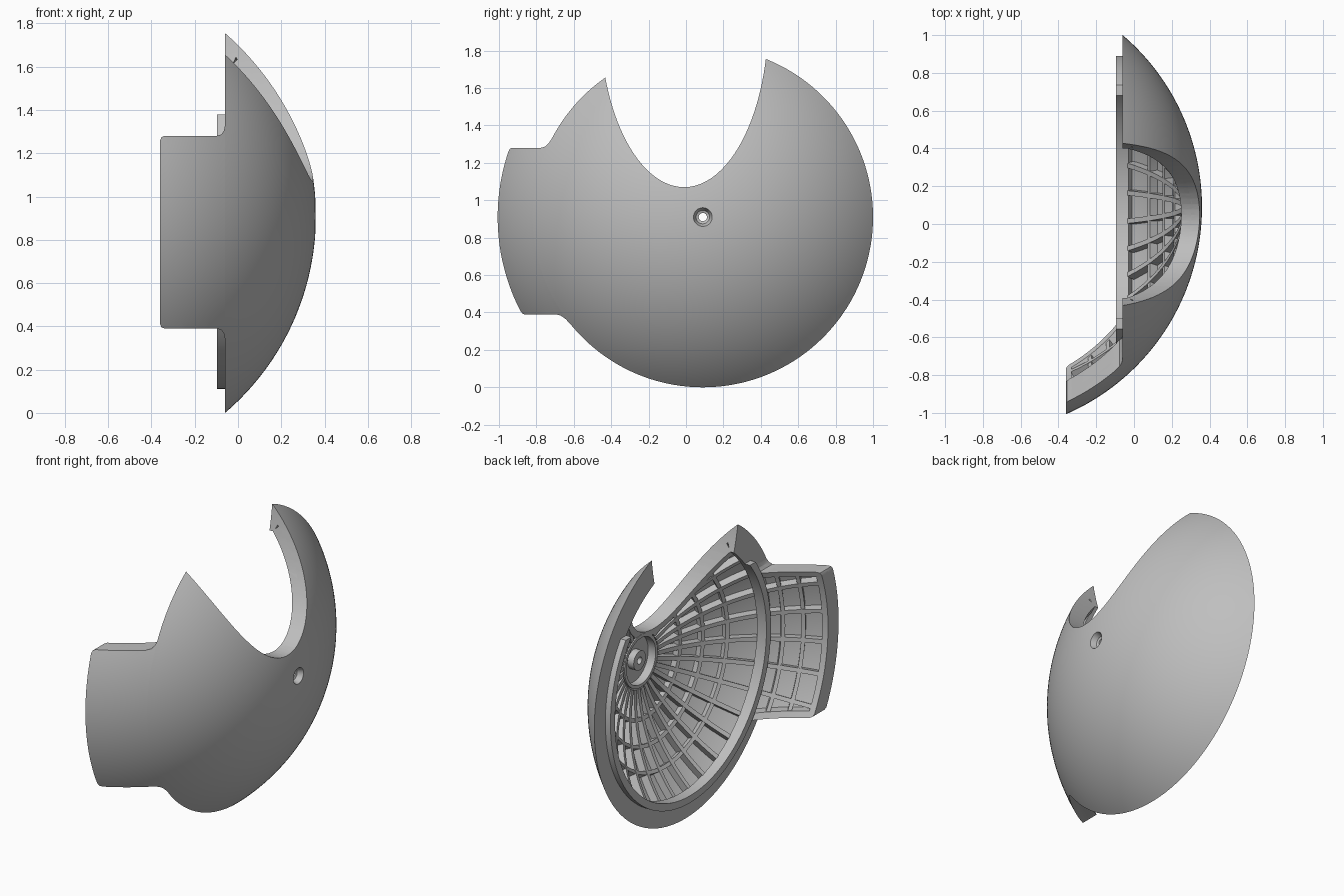
import bpy
import bmesh
from math import sin, cos, acos, asin, radians, pi, tau

if "Cube" in bpy.data.objects:
    bpy.data.objects.remove(bpy.data.objects["Cube"])

# Sphere centre and the main radii of the shell
CX, CY, CZ = -0.836, 0.09, 0.91
OUTER, SKIN, RIB = 1.196, 1.15, 1.10
RIM_X, FLAP_X = -0.06, -0.36
RIM_R = 0.755
RIM_ANGLE = acos((RIM_X - CX) / OUTER)
SEGMENTS = 144

grey = bpy.data.materials.new("plain grey")
grey.use_nodes = True
colour = (0.52, 0.52, 0.52, 1)
grey.diffuse_color = colour
grey.node_tree.nodes["Principled BSDF"].inputs["Base Color"].default_value = colour


def finish(name, bm):
    bmesh.ops.recalc_face_normals(bm, faces=bm.faces[:])
    mesh = bpy.data.meshes.new(name)
    bm.to_mesh(mesh)
    bm.free()
    mesh.materials.append(grey)
    obj = bpy.data.objects.new(name, mesh)
    bpy.context.collection.objects.link(obj)
    return obj


def arc(radius, start, end, steps):
    """Points (x, distance from axis) along a meridian of the sphere."""
    angles = [start + (end - start) * i / steps for i in range(steps + 1)]
    return [(CX + radius * cos(a), radius * sin(a)) for a in angles]


def lathe(name, profile):
    """Spin a closed profile about the x-direction axis of the dome."""
    bm = bmesh.new()
    rings = []
    for i in range(SEGMENTS):
        c, s = cos(tau * i / SEGMENTS), sin(tau * i / SEGMENTS)
        rings.append([bm.verts.new((x, CY + r * c, CZ + r * s)) for x, r in profile])
    n = len(profile)
    for i in range(SEGMENTS):
        a, b = rings[i], rings[(i + 1) % SEGMENTS]
        for j in range(n):
            k = (j + 1) % n
            bm.faces.new((a[j], a[k], b[k], b[j]))
    return finish(name, bm)


def band(r_in, r_out, start, end, steps=3):
    return arc(r_out, start, end, steps) + arc(r_in, end, start, steps)


def flap_band(r_in, r_out, start_in, start_out):
    """Shell section that ends on the flat outer plane of the flap."""
    end_in, end_out = (acos((FLAP_X - CX) / r) for r in (r_in, r_out))
    return arc(r_out, start_out, end_out, 10) + arc(r_in, end_in, start_in, 10)


def prism(name, points, vector):
    """Cutter made by sweeping a flat outline along a vector."""
    bm = bmesh.new()
    face = bm.faces.new([bm.verts.new(p) for p in points])
    new = bmesh.ops.extrude_face_region(bm, geom=[face])["geom"]
    bmesh.ops.translate(bm, vec=vector,
                        verts=[v for v in new if isinstance(v, bmesh.types.BMVert)])
    obj = finish(name, bm)
    obj.hide_render = True
    return obj


def side_prism(name, outline):
    return prism(name, [(-0.6, y, z) for y, z in outline], (1.2, 0, 0))


def ellipse(half_width, half_height):
    return [(-0.01 + half_width * cos(tau * i / 96), 1.97 + half_height * sin(tau * i / 96))
            for i in range(96)]


def boolean(obj, cutter, operation="DIFFERENCE"):
    mod = obj.modifiers.new("cut", "BOOLEAN")
    mod.object, mod.operation, mod.solver = cutter, operation, "EXACT"
    bpy.context.view_layer.objects.active = obj
    bpy.ops.object.modifier_apply(modifier=mod.name)


def ribs(name, angles, r_in, start, end, thickness):
    """Meridian ribs standing on the inside of the skin."""
    bm = bmesh.new()
    for f in angles:
        c, s = cos(f), sin(f)
        sides = []
        for t in (-thickness / 2, thickness / 2):
            sides.append([bm.verts.new((x, CY + r * c - t * s, CZ + r * s + t * c))
                          for x, r in band(r_in, SKIN + 0.01, start, end, 10)])
        a, b = sides
        n = len(a)
        for j in range(n):
            k = (j + 1) % n
            bm.faces.new((a[j], a[k], b[k], b[j]))
        for j in range(n // 2 - 1):
            for side in sides:
                bm.faces.new((side[j], side[j + 1], side[n - 2 - j], side[n - 1 - j]))
    return finish(name, bm)


# Cutters: notch, its wider frame, flap outline, flap opening, lip trim
notch = side_prism("notch_cutter", ellipse(0.45, 0.90))
notch_wide = side_prism("notch_frame_cutter", ellipse(0.49, 0.94))
lower = [(-0.4, 0.41), (-0.36, 0.41), (-0.354, 0.396), (-0.34, 0.39), (-0.10, 0.39),
         (-0.077, 0.383), (-0.065, 0.365), (-0.06, 0.34), (0.0, 0.34)]
upper = [(x, 1.67 - z) for x, z in reversed(lower)]
flap_outline = prism("flap_outline_cutter", [(x, -1.3, z) for x, z in lower + upper], (0, 0.9, 0))
flap_opening = side_prism("flap_opening_cutter",
                          [(-1.4, 0.425), (-0.3, 0.425), (-0.3, 1.245), (-1.4, 1.245)])
lip_trim = side_prism("lip_trim_cutter", [(-1.2, 1.38), (1.2, 1.38), (1.2, 2.2), (-1.2, 2.2)])
cutters = [notch, notch_wide, flap_outline, flap_opening, lip_trim]

# Dome skin with rim, hub pocket, post and countersunk centre hole
hub_wall = asin(0.165 / SKIN)
floor_x = arc(SKIN, hub_wall, hub_wall, 1)[0][0]
dome = lathe("dome_shell",
             [(0.26, 0.022), (0.32, 0.022), (0.325, 0.036)]
             + arc(OUTER, asin(0.05 / OUTER), RIM_ANGLE, 32)
             + [(RIM_X, RIM_R), (-0.03, RIM_R)]
             + arc(SKIN, asin(0.80 / SKIN), hub_wall, 24)
             + [(0.25, 0.165), (0.25, 0.145), (floor_x, 0.145),
                (floor_x, 0.06), (0.26, 0.06)])
boolean(dome, notch)

# Raised locating lip on the rim
lip = lathe("rim_lip", [(-0.096, RIM_R), (-0.096, 0.80), (-0.05, 0.80), (-0.05, RIM_R)])
boolean(lip, lip_trim)

# Thick frame that follows the notch
notch_frame = lathe("notch_frame", band(RIB, SKIN + 0.005, radians(8.5), radians(43.5), 20))
boolean(notch_frame, notch_wide, "INTERSECT")
boolean(notch_frame, notch)

# Lattice inside the dome
COUNT = 32
dome_ribs = ribs("dome_ribs", [tau * (i + 0.5) / COUNT for i in range(COUNT)],
                 RIB + 0.002, radians(9), radians(43.5), 0.026)
boolean(dome_ribs, notch)
parts = [dome, lip, notch_frame, dome_ribs]
for number, angle in enumerate((18, 26, 34)):
    ring = lathe(f"dome_ring_{number + 1}",
                 band(RIB + 0.004, SKIN + 0.01, radians(angle - 0.6), radians(angle + 0.6)))
    boolean(ring, notch)
    parts.append(ring)

# Side flap continuing the sphere past the rim
flap = lathe("flap_shell", flap_band(SKIN, OUTER, radians(46), RIM_ANGLE))
boolean(flap, flap_outline, "INTERSECT")
flap_frame = lathe("flap_frame", flap_band(RIB, SKIN + 0.005, radians(46), radians(46)))
boolean(flap_frame, flap_outline, "INTERSECT")
boolean(flap_frame, flap_opening)
edge = [(FLAP_X + dx, (r * r - (FLAP_X + dx - CX) ** 2) ** 0.5)
        for r, dx in ((RIB, 0), (SKIN + 0.005, 0), (SKIN + 0.005, 0.03), (RIB, 0.03))]
flap_edge = lathe("flap_edge", edge)
boolean(flap_edge, flap_outline, "INTERSECT")
parts += [flap, flap_frame, flap_edge]

# Lattice inside the flap
flap_ribs = ribs("flap_ribs", [pi + tau * (i + 0.5) / COUNT for i in range(-2, 3)],
                 RIB + 0.003, radians(46), radians(63), 0.026)
boolean(flap_ribs, flap_outline, "INTERSECT")
parts.append(flap_ribs)
for number, angle in enumerate((51, 57)):
    ring = lathe(f"flap_ring_{number + 1}",
                 band(RIB + 0.006, SKIN + 0.01, radians(angle - 0.6), radians(angle + 0.6)))
    boolean(ring, flap_outline, "INTERSECT")
    parts.append(ring)

for cutter in cutters:
    bpy.data.objects.remove(cutter)

# Smooth curved faces, keep edges crisp
bpy.ops.object.select_all(action="DESELECT")
for part in parts:
    part.select_set(True)
bpy.context.view_layer.objects.active = dome
bpy.ops.object.shade_smooth_by_angle(angle=radians(30))
